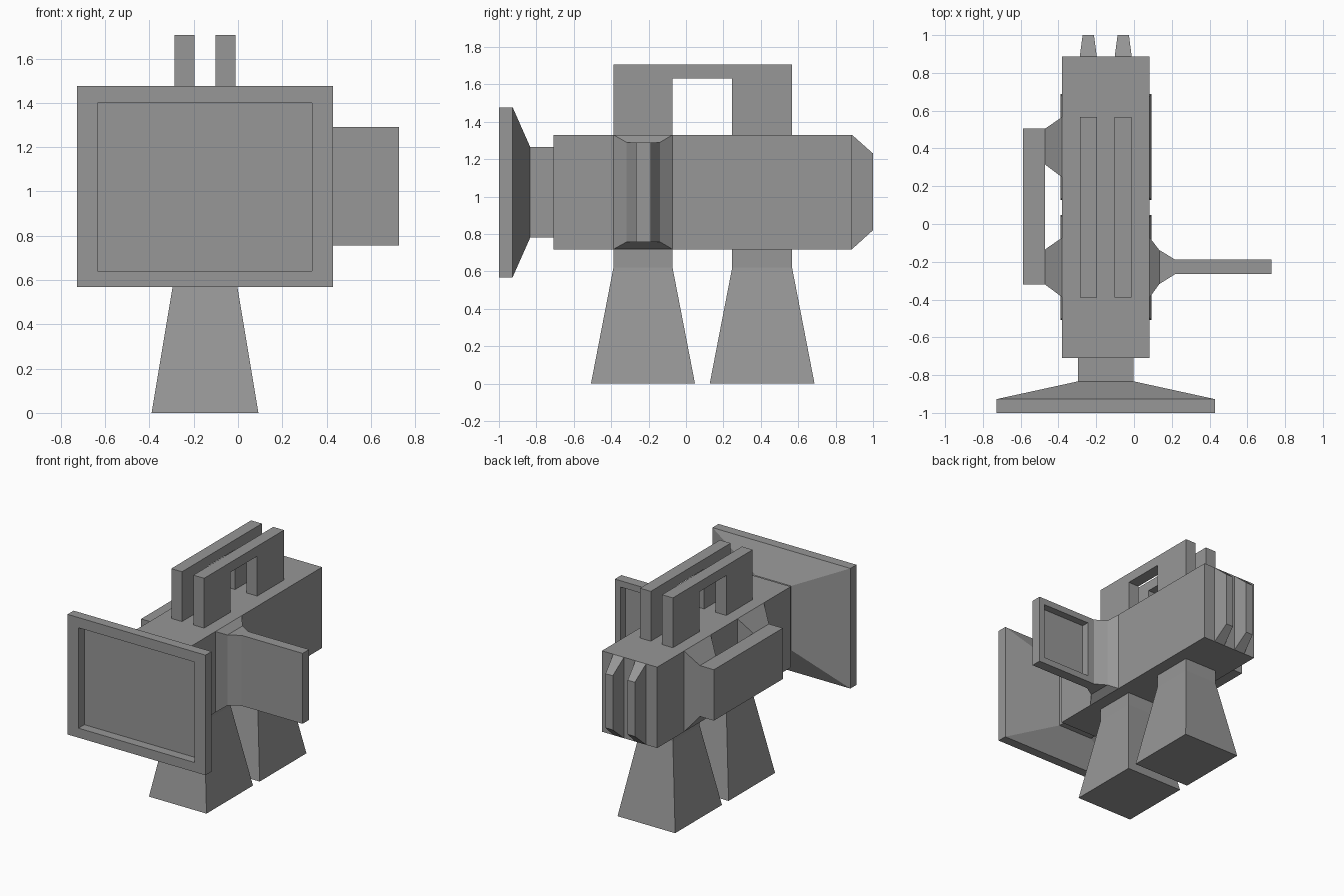
import bpy, bmesh
from mathutils import Vector

if "Cube" in bpy.data.objects:
    bpy.data.objects.remove(bpy.data.objects["Cube"])

# One dark grey for every part
GREY = bpy.data.materials.new("dark_grey")
GREY.diffuse_color = (0.31, 0.31, 0.31, 1)
GREY.use_nodes = True
GREY.node_tree.nodes["Principled BSDF"].inputs["Base Color"].default_value = GREY.diffuse_color


def finish(name, bm):
    bmesh.ops.recalc_face_normals(bm, faces=bm.faces[:])
    me = bpy.data.meshes.new(name)
    bm.to_mesh(me)
    bm.free()
    me.materials.append(GREY)
    ob = bpy.data.objects.new(name, me)
    bpy.context.collection.objects.link(ob)
    return ob


def loft(name, axis, rings):
    """Skin rectangles (pos, a0, a1, b0, b1) along an axis; a, b are the other two axes in order."""
    bm = bmesh.new()
    loops = []
    for p, a0, a1, b0, b1 in rings:
        loop = []
        for a, b in ((a0, b0), (a1, b0), (a1, b1), (a0, b1)):
            co = [a, b]
            co.insert("xyz".index(axis), p)
            loop.append(bm.verts.new(co))
        loops.append(loop)
    for l0, l1 in zip(loops, loops[1:]):
        for i in range(4):
            j = (i + 1) % 4
            bm.faces.new((l0[i], l0[j], l1[j], l1[i]))
    bm.faces.new(loops[0])
    bm.faces.new(loops[-1])
    return finish(name, bm)


def extrude_x(name, profile, x0, x1):
    """Extrude a (y, z) outline from x0 to x1."""
    bm = bmesh.new()
    face = bm.faces.new([bm.verts.new((x0, y, z)) for y, z in profile])
    res = bmesh.ops.extrude_face_region(bm, geom=[face])
    verts = [v for v in res["geom"] if isinstance(v, bmesh.types.BMVert)]
    bmesh.ops.translate(bm, verts=verts, vec=Vector((x1 - x0, 0, 0)))
    return finish(name, bm)


Z0, Z1 = 0.718, 1.33               # body bottom and top
BAYS = ((-0.388, -0.072), (0.247, 0.567))   # the two bays shared by legs, grips and handles

# Main body
loft("camera_body", "y", [(-0.709, -0.38, 0.083, Z0, Z1), (0.887, -0.38, 0.083, Z0, Z1)])

# Lens hood: recessed front, flat rim, taper and neck
loft("lens_hood", "y", [
    (-0.93, -0.635, 0.335, 0.64, 1.4),
    (-1.0, -0.635, 0.335, 0.64, 1.4),
    (-1.0, -0.727, 0.428, 0.568, 1.477),
    (-0.927, -0.727, 0.428, 0.568, 1.477),
    (-0.833, -0.296, -0.002, 0.78, 1.265),
    (-0.709, -0.296, -0.002, 0.78, 1.265)])

# Twin top handles and twin rear fins
(f0, f1), (r0, r1) = BAYS
outline = [(f0, Z1), (f0, 1.707), (r1, 1.707), (r1, Z1),
           (r0, Z1), (r0, 1.632), (f1, 1.632), (f1, Z1)]
for side, x in (("left", -0.242), ("right", -0.057)):
    extrude_x("top_handle_" + side, outline, x - 0.045, x + 0.045)
    loft("rear_fin_" + side, "y", [
        (0.887, x - 0.045, x + 0.045, Z0, Z1),
        (1.0, x - 0.03, x + 0.03, 0.82, 1.23)])

# Flared legs and side grip mounts
for pos, (y0, y1) in zip(("front", "rear"), BAYS):
    loft("leg_" + pos, "z", [
        (0.0, -0.39, 0.092, y0 - 0.12, y1 + 0.12),
        (0.62, -0.287, -0.011, y0, y1),
        (Z0, -0.287, -0.011, y0, y1)])
    loft("grip_mount_" + pos, "x", [
        (-0.38, y0, y1, Z0, Z1),
        (-0.47, y0 + 0.067, y1 - 0.062, 0.835, 1.22)])

# Side grip bar
loft("side_grip", "x", [(-0.587, -0.32, 0.505, 0.835, 1.22),
                        (-0.47, -0.32, 0.505, 0.835, 1.22)])

# Flip-out screen: hinge and recessed panel facing the rear
loft("screen_hinge", "x", [
    (0.083, f0, f1, Z0, Z1),
    (0.134, -0.318, -0.138, 0.757, 1.29),
    (0.217, -0.266, -0.188, 0.757, 1.29)])
loft("screen_panel", "y", [
    (-0.266, 0.217, 0.727, 0.757, 1.29),
    (-0.188, 0.217, 0.727, 0.757, 1.29),
    (-0.188, 0.275, 0.68, 0.805, 1.242),
    (-0.245, 0.275, 0.68, 0.805, 1.242)])
